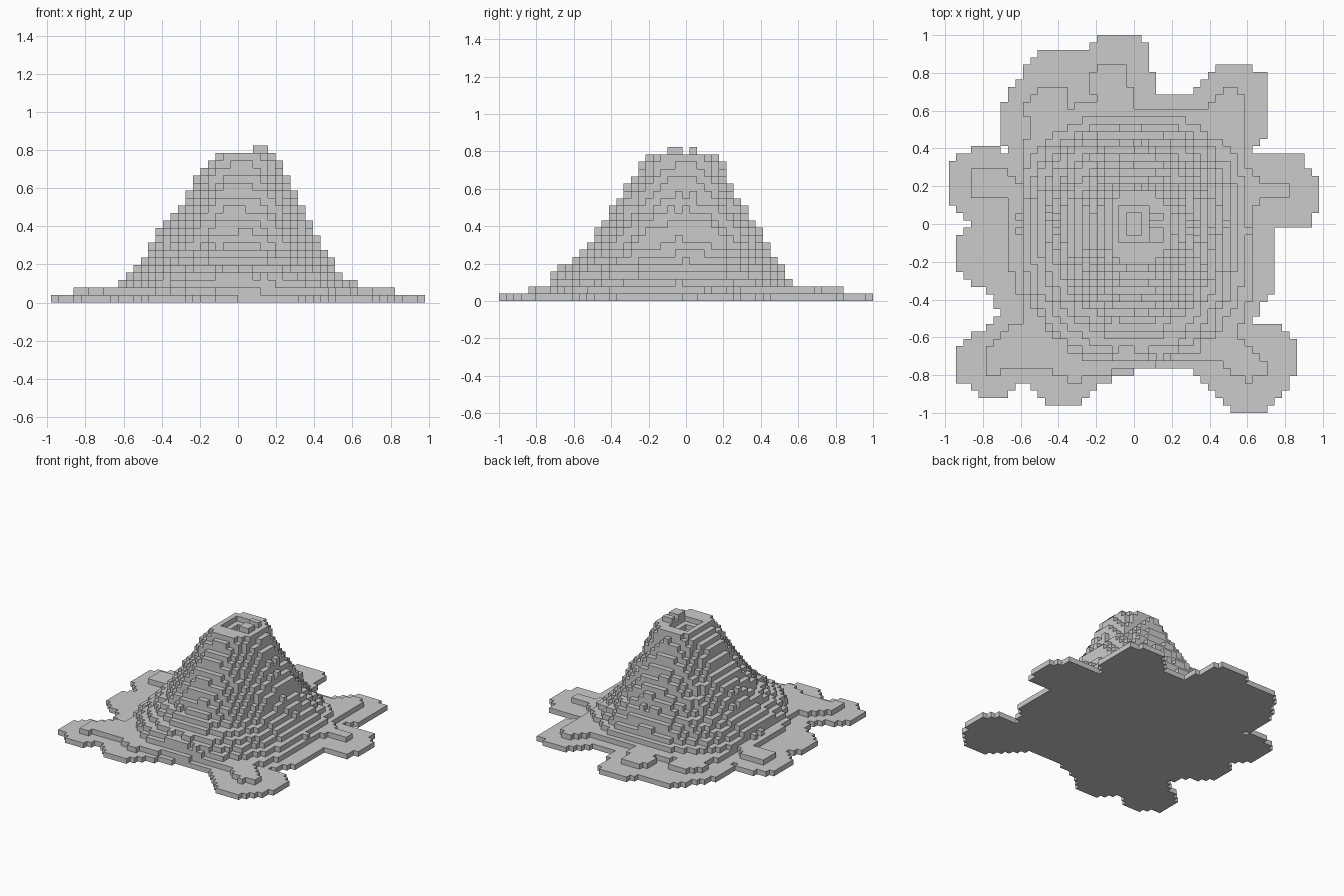
import bpy, bmesh, random

if "Cube" in bpy.data.objects:
    bpy.data.objects.remove(bpy.data.objects["Cube"])

random.seed(4)
S = 2 / 51            # size of one block
NX, NY = 50, 51

# outline of the lowest lava sheet
SHEET_1 = [(-.16, 1), (0, 1), (.08, .92), (.12, .69), (.31, .69), (.39, .81), (.47, .85), (.58, .85),
           (.70, .79), (.70, .46), (.62, .36), (.86, .38), (.94, .29), (.98, .2), (.95, .0), (.86, -.01),
           (.64, -.02), (.74, -.03), (.74, -.35), (.62, -.52), (.78, -.53), (.86, -.61), (.86, -.8),
           (.70, -1), (.51, -1), (.35, -.8), (.23, -.76), (.08, -.76), (-.04, -.8), (-.2, -.84),
           (-.28, -.96), (-.47, -.96), (-.59, -.84), (-.67, -.92), (-.78, -.92), (-.94, -.82), (-.94, -.66),
           (-.71, -.48), (-.75, -.37), (-.9, -.3), (-.94, -.2), (-.94, -.1), (-.86, 0), (-.98, .1),
           (-.98, .31), (-.86, .41), (-.71, .41), (-.67, .36), (-.71, .46), (-.71, .63), (-.51, .92), (-.24, .92)]
# outline of the second sheet
SHEET_2 = [(-.86, .28), (-.82, .3), (-.71, .3), (-.6, .22), (-.6, .35), (-.55, .5), (-.59, .64), (-.5, .73),
           (-.35, .73), (-.35, .62), (-.2, .65), (-.24, .78), (-.2, .85), (-.04, .85), (0, .62), (.38, .62),
           (.5, .73), (.58, .7), (.6, .3), (.68, .22), (.82, .23), (.82, .15), (.66, .14), (.62, -.05),
           (.62, -.4), (.55, -.57), (.7, -.72), (.7, -.8), (.6, -.84), (.43, -.72), (.2, -.73), (-.2, -.8),
           (-.33, -.84), (-.47, -.76), (-.7, -.75), (-.71, -.8), (-.78, -.8), (-.78, -.64), (-.59, -.5),
           (-.6, -.4), (-.66, -.2), (-.67, .12), (-.86, .14)]
# cone: height, reach to left, right, front, back, then squareness
CONE = [(.12, .61, .60, .73, .58, 2.5), (.16, .58, .55, .71, .53, 2.4), (.24, .51, .48, .61, .49, 2.2),
        (.31, .46, .43, .53, .44, 2.1), (.43, .39, .39, .45, .37, 2.0), (.55, .29, .31, .38, .29, 2.0),
        (.67, .23, .26, .29, .22, 2.1), (.79, .13, .20, .22, .18, 2.2)]


def inside(x, y, poly):
    hit = False
    for (x0, y0), (x1, y1) in zip(poly, poly[1:] + poly[:1]):
        if (y0 > y) != (y1 > y) and x < x0 + (y - y0) * (x1 - x0) / (y1 - y0):
            hit = not hit
    return hit


def reach(z):
    for a, b in zip(CONE, CONE[1:]):
        if z <= b[0] or b is CONE[-1]:
            t = min(1, max(0, (z - a[0]) / (b[0] - a[0])))
            return [p + (q - p) * t for p, q in zip(a[1:], b[1:])]


def column_height(x, y):
    if not inside(x, y, SHEET_1):
        return 0
    h = 2 if inside(x, y, SHEET_2) else 1
    rough = random.uniform(.96, 1.04)
    for k in range(3, 21):
        left, right, front, back, power = reach(k * S)
        u = abs(x) / (right if x > 0 else left)
        v = abs(y) / (back if y > 0 else front)
        if u ** power + v ** power < rough:
            h = k
    # crater and the two rim blocks
    if -.08 < x < .08 and -.1 < y < .08:
        h = 18 if -.04 < x < .04 and -.06 < y < .04 else 19
    if .08 < x < .16 and (-.1 < y < -.02 or .02 < y < .06):
        h = 21
    return h


H = {(i, j): column_height((i + .5 - NX / 2) * S, (j + .5 - NY / 2) * S)
     for i in range(NX) for j in range(NY)}

# skin of the stacked blocks
bm = bmesh.new()
verts = {}


def quad(*corners):
    for c in corners:
        if c not in verts:
            verts[c] = bm.verts.new(((c[0] - NX / 2) * S, (c[1] - NY / 2) * S, c[2] * S))
    bm.faces.new([verts[c] for c in corners])


for (i, j), h in H.items():
    if not h:
        continue
    quad((i, j, h), (i + 1, j, h), (i + 1, j + 1, h), (i, j + 1, h))
    quad((i, j, 0), (i, j + 1, 0), (i + 1, j + 1, 0), (i + 1, j, 0))
    sides = [((0, -1), (i, j), (i + 1, j)), ((1, 0), (i + 1, j), (i + 1, j + 1)),
             ((0, 1), (i + 1, j + 1), (i, j + 1)), ((-1, 0), (i, j + 1), (i, j))]
    for (dx, dy), a, b in sides:
        for k in range(H.get((i + dx, j + dy), 0), h):
            quad((*a, k), (*b, k), (*b, k + 1), (*a, k + 1))

mesh = bpy.data.meshes.new("block_volcano")
bm.to_mesh(mesh)
bm.free()
bpy.context.collection.objects.link(bpy.data.objects.new("block_volcano", mesh))
